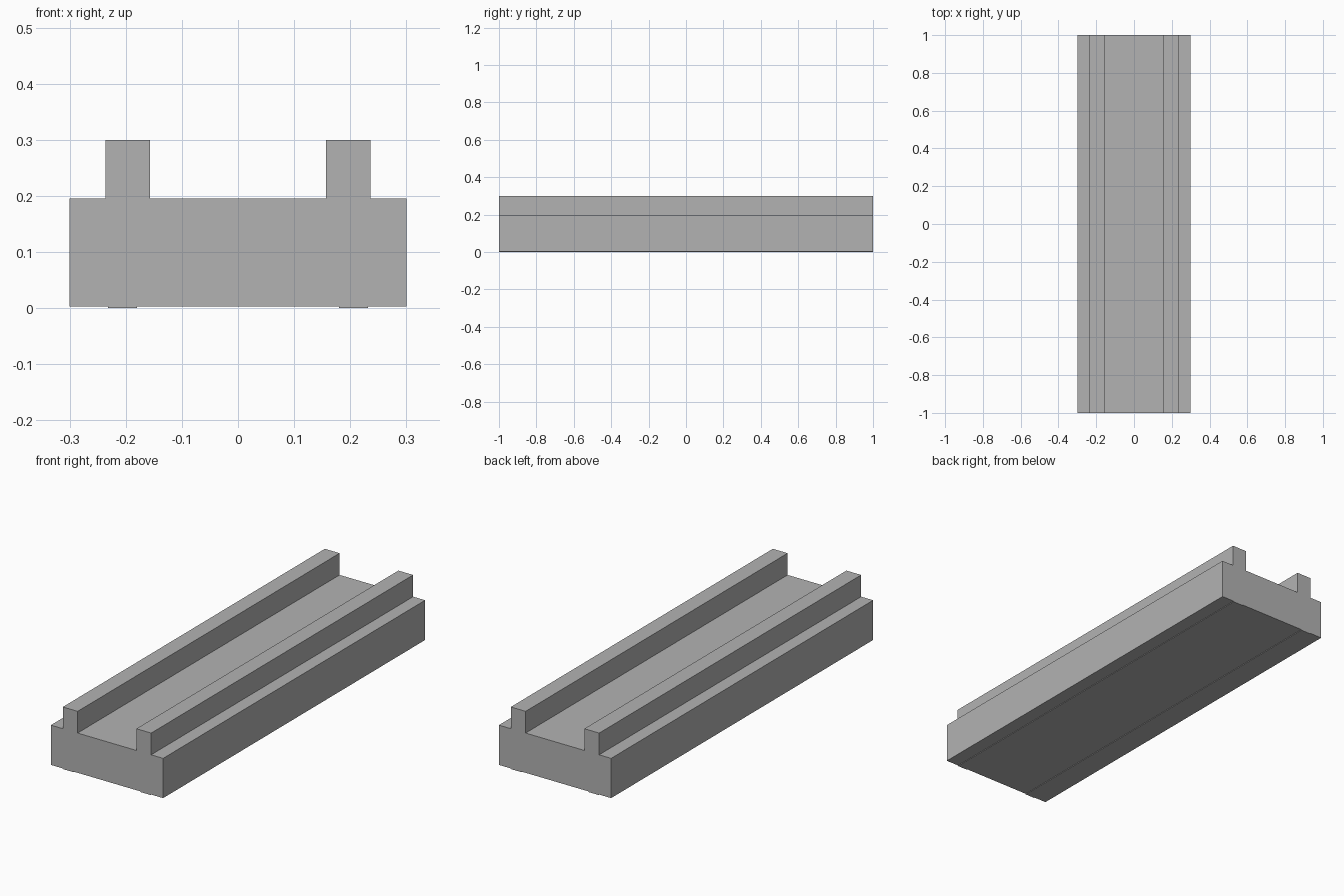
import bpy
import bmesh

cube = bpy.data.objects.get("Cube")
if cube:
    bpy.data.objects.remove(cube, do_unlink=True)

LENGTH = 2.0
BASE_BOTTOM, BASE_TOP, RAIL_TOP = 0.003, 0.195, 0.30

grey = bpy.data.materials.new("plain grey")
grey.use_nodes = True
colour = (0.45, 0.45, 0.45, 1.0)
grey.diffuse_color = colour
grey.node_tree.nodes["Principled BSDF"].inputs["Base Color"].default_value = colour


def bar(name, x0, x1, z0, z1):
    """Full-length bar with the given cross-section."""
    bm = bmesh.new()
    bmesh.ops.create_cube(bm, size=1)
    for v in bm.verts:
        v.co.x = x1 if v.co.x > 0 else x0
        v.co.y *= LENGTH
        v.co.z = z1 if v.co.z > 0 else z0
    mesh = bpy.data.meshes.new(name)
    bm.to_mesh(mesh)
    bm.free()
    mesh.materials.append(grey)
    obj = bpy.data.objects.new(name, mesh)
    bpy.context.collection.objects.link(obj)
    return obj


# Wide slab
bar("base_slab", -0.30, 0.30, BASE_BOTTOM, BASE_TOP)

# Rails on top and thin runners underneath, one pair per side
for side, s in (("left", 1), ("right", -1)):
    rail = sorted((s * 0.157, s * 0.236))
    runner = sorted((s * 0.18, s * 0.232))
    bar(side + "_rail", *rail, BASE_TOP, RAIL_TOP)
    bar(side + "_runner", *runner, 0.0, BASE_BOTTOM)
